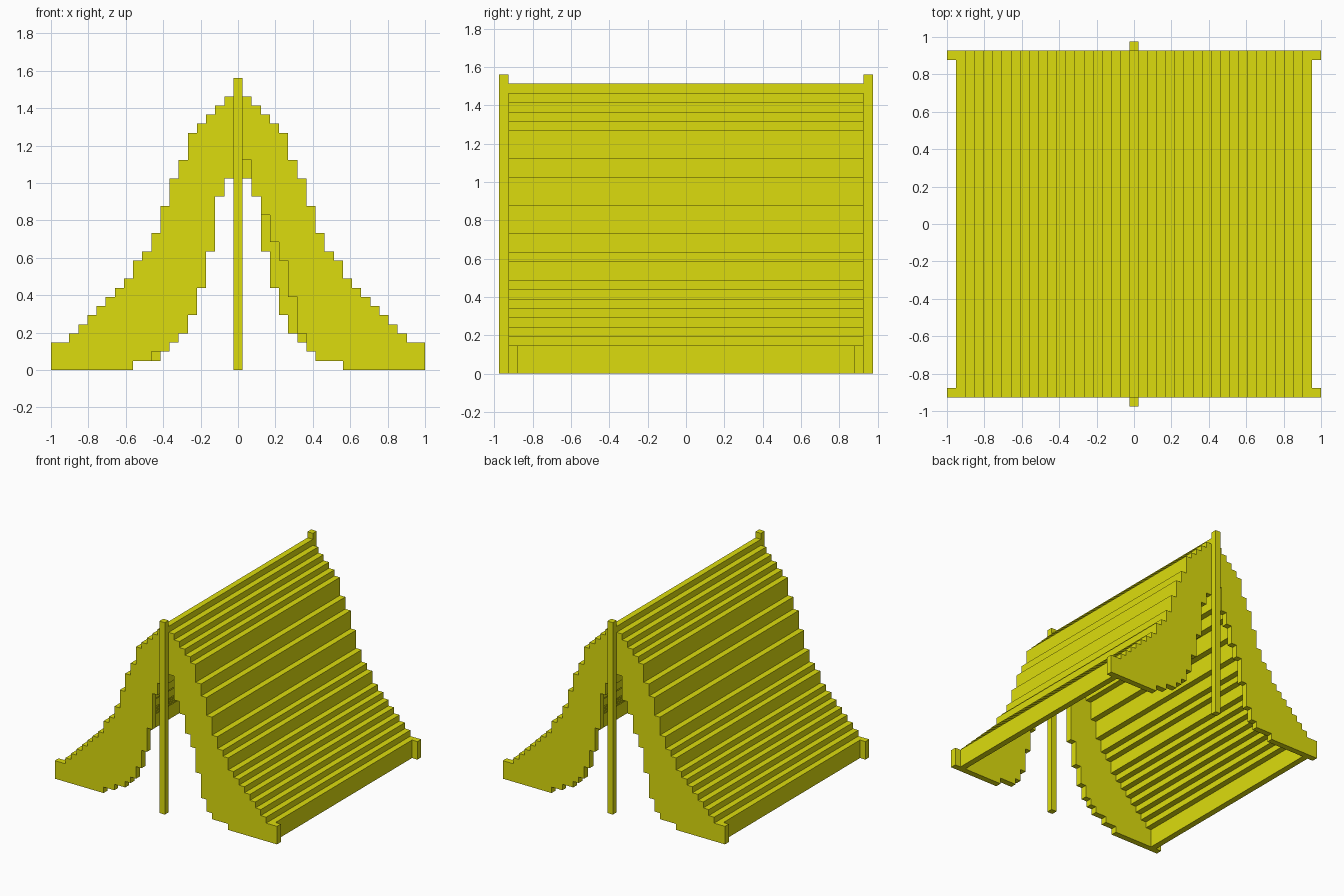
import bpy, bmesh, math

if "Cube" in bpy.data.objects:
    bpy.data.objects.remove(bpy.data.objects["Cube"])

V = 2 / 41                      # block size
# stepped heights (in blocks) of columns 0..20, from the ridge outwards
TOP = [31, 30, 29, 28, 27, 26, 23, 21, 18, 15, 13, 12, 10, 9, 8, 7, 6, 5, 4, 3, 3]
# underside of the end panel for columns 1..20, left and right flap
LEFT = [21, 19, 13, 9, 6, 4, 3, 2, 2, 1, 1] + [0] * 9
RIGHT = [23, 19, 17, 14, 12, 8, 4, 2, 1, 1, 1] + [0] * 9

mat = bpy.data.materials.new("yellow_canvas")
mat.diffuse_color = (0.72, 0.72, 0.004, 1)
mat.use_nodes = True
mat.node_tree.nodes["Principled BSDF"].inputs["Base Color"].default_value = mat.diffuse_color


def finish(name, bm):
    bmesh.ops.recalc_face_normals(bm, faces=bm.faces[:])
    me = bpy.data.meshes.new(name)
    bm.to_mesh(me)
    bm.free()
    me.materials.append(mat)
    ob = bpy.data.objects.new(name, me)
    bpy.context.collection.objects.link(ob)
    return ob


def add_box(bm, x0, x1, y0, y1, z0, z1):
    vs = bmesh.ops.create_cube(bm, size=1)["verts"]
    for v in vs:
        v.co = (((x0 + x1) / 2 + v.co.x * (x1 - x0)) * V,
                ((y0 + y1) / 2 + v.co.y * (y1 - y0)) * V,
                ((z0 + z1) / 2 + v.co.z * (z1 - z0)) * V)


# roof: one long slat per step, each starting where the next outer one ends
bm = bmesh.new()
add_box(bm, -.5, .5, -18, 18, TOP[1], TOP[0])
for k in range(1, 20):
    low = TOP[k + 1] if k < 19 else 0
    for s in (-1, 1):
        add_box(bm, s * k - .5, s * k + .5, -18, 18, low, TOP[k])
finish("stepped_roof", bm)


# end panels: stepped outline extruded one block deep, back one turned around
def end_panel(name, turn):
    cols = range(-20, 21)
    bottom = LEFT[::-1] + [23] + RIGHT
    pts = []
    for c in cols:
        pts += [(c - .5, TOP[abs(c)]), (c + .5, TOP[abs(c)])]
    for c in reversed(cols):
        pts += [(c + .5, bottom[c + 20]), (c - .5, bottom[c + 20])]
    pts = [p for i, p in enumerate(pts) if p != pts[i - 1]]
    bm = bmesh.new()
    face = bm.faces.new([bm.verts.new((x * V, -19 * V, z * V)) for x, z in pts])
    ext = bmesh.ops.extrude_face_region(bm, geom=[face])["geom"]
    bmesh.ops.translate(bm, vec=(0, V, 0),
                        verts=[g for g in ext if isinstance(g, bmesh.types.BMVert)])
    finish(name, bm).rotation_euler.z = turn


end_panel("front_flaps", 0)
end_panel("back_flaps", math.pi)

# tent poles
for name, y in (("front_pole", -20), ("back_pole", 19)):
    bm = bmesh.new()
    add_box(bm, -.5, .5, y, y + 1, 0, 32)
    finish(name, bm)
